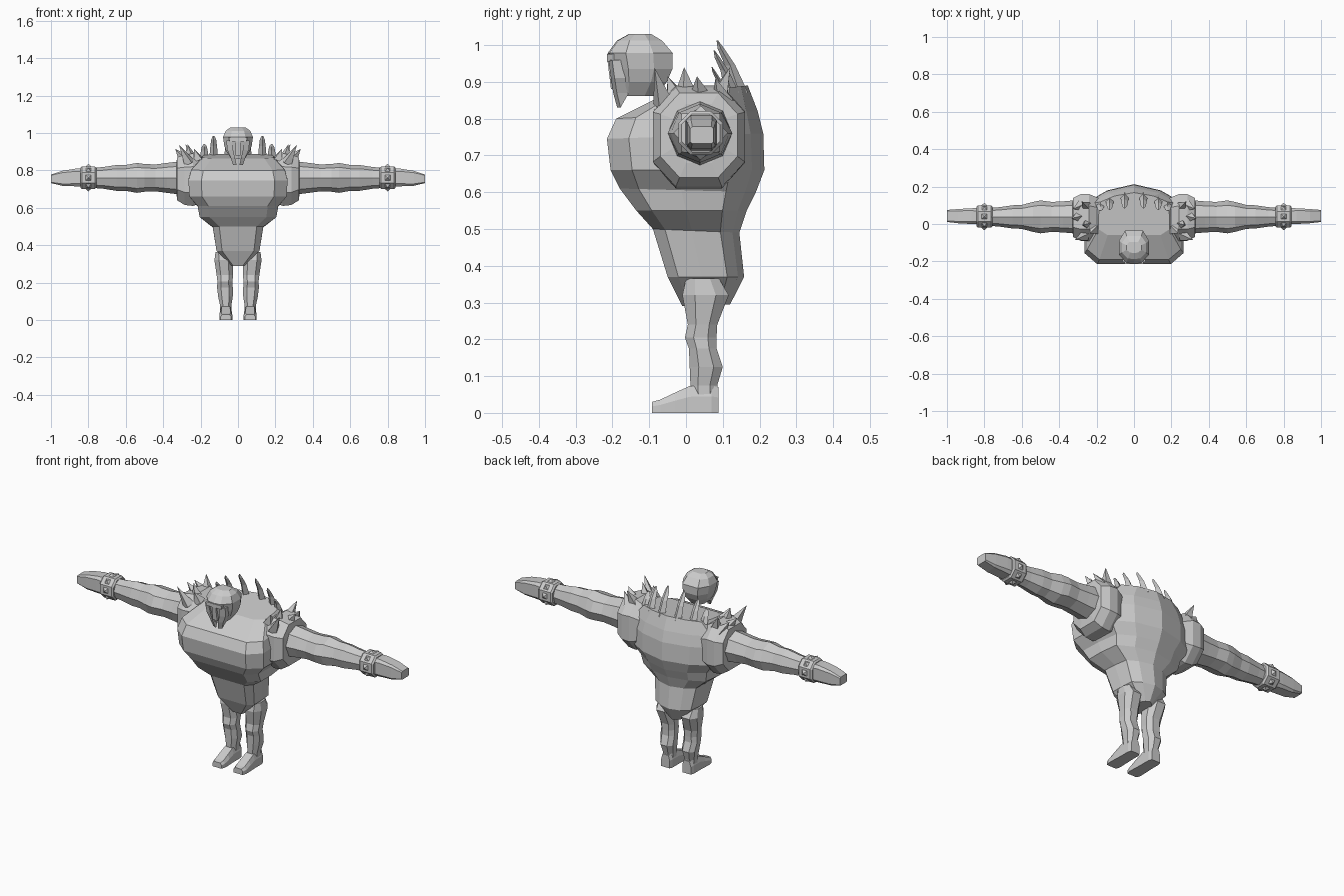
import bpy, bmesh, math
from mathutils import Vector

grey = bpy.data.materials.new("stone_grey")
grey.diffuse_color = (0.6, 0.6, 0.6, 1)


def finish(name, bm, mirror=False):
    bmesh.ops.recalc_face_normals(bm, faces=bm.faces)
    me = bpy.data.meshes.new(name)
    bm.to_mesh(me)
    bm.free()
    me.materials.append(grey)
    ob = bpy.data.objects.new(name, me)
    bpy.context.collection.objects.link(ob)
    if mirror:
        m = ob.modifiers.new("mirror", 'MIRROR')
        m.use_mirror_merge = False
    return ob


def loft(bm, rings):
    """Skin a list of point rings and close both ends."""
    vs = [[bm.verts.new(p) for p in r] for r in rings]
    n = len(vs[0])
    for a, b in zip(vs, vs[1:]):
        for i in range(n):
            j = (i + 1) % n
            bm.faces.new((a[i], a[j], b[j], b[i]))
    bm.faces.new(vs[0])
    bm.faces.new(vs[-1])


def spike(bm, base, tip, r, sides=4, turn=0.0):
    base, tip = Vector(base), Vector(tip)
    q = (tip - base).to_track_quat('Z', 'Y')
    ring = [bm.verts.new(base + q @ Vector((r * math.cos(turn + i * math.tau / sides),
                                            r * math.sin(turn + i * math.tau / sides), 0)))
            for i in range(sides)]
    top = bm.verts.new(tip)
    bm.faces.new(ring)
    for i in range(sides):
        bm.faces.new((ring[i], ring[(i + 1) % sides], top))


def sym(half):
    """Complete a front-to-back half outline across x = 0."""
    return half + [(-x, y, z) for x, y, z in reversed(half) if abs(x) > 1e-6]


# Torso: half width, front y, back y, front z, back z
def torso_ring(w, yf, yb, zf, zb):
    d = yb - yf
    half = [(0, yf), (w * 0.74, yf), (w, yf + d * 0.14), (w, yf + d * 0.45),
            (w * 0.94, yf + d * 0.78), (w * 0.55, yf + d * 0.92), (0, yb)]
    return sym([(x, y, zf + (zb - zf) * (y - yf) / d) for x, y in half])


bm = bmesh.new()
loft(bm, [torso_ring(*r) for r in (
    (0.035, -0.01, 0.12, 0.29, 0.295), (0.115, -0.05, 0.158, 0.37, 0.37),
    (0.135, -0.09, 0.145, 0.50, 0.49), (0.205, -0.135, 0.165, 0.55, 0.55),
    (0.215, -0.18, 0.19, 0.61, 0.60), (0.26, -0.205, 0.213, 0.66, 0.66),
    (0.265, -0.215, 0.21, 0.745, 0.76), (0.25, -0.19, 0.195, 0.80, 0.82),
    (0.19, -0.06, 0.168, 0.865, 0.89))])
finish("torso", bm)


# Arms: x, y half size, z half size, corner cut
def arm_ring(x, cy, cz, hy, hz, c):
    pts = [(1, c), (c, 1), (-c, 1), (-1, c), (-1, -c), (-c, -1), (c, -1), (1, -c)]
    return [(x, cy + a * hy, cz + b * hz) for a, b in pts]


bm = bmesh.new()
loft(bm, [arm_ring(*r) for r in (
    (0.18, 0.035, 0.745, 0.10, 0.11, 0.5), (0.24, 0.035, 0.75, 0.125, 0.14, 0.5),
    (0.285, 0.035, 0.75, 0.125, 0.135, 0.5), (0.325, 0.035, 0.755, 0.105, 0.115, 0.5),
    (0.33, 0.035, 0.76, 0.07, 0.08, 0.5))])
finish("shoulder", bm, True)

bm = bmesh.new()
rows = ((0.30, 0.09, 0.090), (0.38, 0.083, 0.080), (0.44, 0.08, 0.072),
        (0.50, 0.088, 0.074), (0.54, 0.080, 0.080), (0.60, 0.064, 0.069),
        (0.65, 0.062, 0.069), (0.72, 0.052, 0.058), (0.80, 0.045, 0.052))
loft(bm, [[(x, 0.038 + hy * math.cos(i * math.pi / 4), 0.76 + hz * math.sin(i * math.pi / 4))
           for i in range(8)] for x, hy, hz in rows])
finish("arm", bm, True)

bm = bmesh.new()
loft(bm, [arm_ring(*r) for r in (
    (0.80, 0.042, 0.76, 0.044, 0.05, 0.6), (0.87, 0.042, 0.762, 0.042, 0.047, 0.7),
    (0.94, 0.042, 0.758, 0.038, 0.040, 0.75), (1.0, 0.043, 0.755, 0.032, 0.023, 0.8))])
finish("hand", bm, True)

# Wrist cuffs with studs on every side
bm = bmesh.new()
loft(bm, [arm_ring(x, 0.04, 0.761, h, h, 0.45) for x, h in
          ((0.757, 0.052), (0.765, 0.06), (0.835, 0.06), (0.843, 0.052))])
finish("wrist_cuff", bm, True)
bm = bmesh.new()
for i in range(8):
    a = i * math.pi / 4
    d = Vector((0, math.cos(a), math.sin(a)))
    c = Vector((0.80, 0.04, 0.761))
    spike(bm, c + d * 0.057, c + d * 0.074, 0.025, 4, math.pi / 4)
finish("cuff_studs", bm, True)

# Shoulder spikes fan over the top of the joint
bm = bmesh.new()
for base, tip in (((0.26, -0.06, 0.84), (0.315, -0.085, 0.937)),
                  ((0.25, 0.00, 0.865), (0.27, -0.005, 0.94)),
                  ((0.29, 0.04, 0.86), (0.335, 0.03, 0.915)),
                  ((0.25, 0.09, 0.86), (0.28, 0.12, 0.94)),
                  ((0.28, 0.10, 0.85), (0.325, 0.08, 0.91)),
                  ((0.215, -0.03, 0.86), (0.235, -0.05, 0.915))):
    spike(bm, base, tip, 0.032, 4)
finish("shoulder_spikes", bm, True)

# Curved blades along the upper back
bm = bmesh.new()
for x, top, y0 in ((0.05, 1.013, 0.145), (0.13, 0.985, 0.125), (0.18, 0.94, 0.10)):
    s = (top - 0.87) / 0.143
    path = ((0, 0, 0.023, 0.024), (-0.025, 0.075, 0.018, 0.014),
            (-0.05, 0.12, 0.013, 0.009), (-0.06, 0.143, 0.004, 0.002))
    loft(bm, [[(x + a * w, y0 + (dy + b * t) * s, 0.87 + dz * s)
               for a, b in ((1, 0), (0, 1), (-1, 0), (0, -1))] for dy, dz, w, t in path])
finish("back_blades", bm, True)


# Legs: z, inner x, outer x, front y, back y
def box_ring(z, x0, x1, y0, y1):
    cx, cy, hx, hy = (x0 + x1) / 2, (y0 + y1) / 2, (x1 - x0) / 2, (y1 - y0) / 2
    pts = [(1, .45), (.5, 1), (-.5, 1), (-1, .45), (-1, -.45), (-.5, -1), (.5, -1), (1, -.45)]
    return [(cx + a * hx, cy + b * hy, z) for a, b in pts]


bm = bmesh.new()
loft(bm, [box_ring(*r) for r in (
    (0.04, 0.035, 0.095, 0.015, 0.085), (0.075, 0.036, 0.095, 0.012, 0.085),
    (0.125, 0.028, 0.106, 0.01, 0.10), (0.175, 0.028, 0.112, 0.008, 0.083),
    (0.205, 0.03, 0.11, -0.003, 0.083), (0.24, 0.026, 0.114, 0.005, 0.085),
    (0.32, 0.028, 0.126, -0.01, 0.116), (0.365, 0.055, 0.12, 0.0, 0.09))])
finish("leg", bm, True)

# Feet: side outline stations from heel to toe (y, half width, height)
bm = bmesh.new()
loft(bm, [[(0.065 + sx * w * k, y, z) for sx, z, k in
           ((1, 0, 1), (1, h * 0.6, 1), (1, h, 0.7), (-1, h, 0.7), (-1, h * 0.6, 1), (-1, 0, 1))]
          for y, w, h in ((0.088, 0.026, 0.07), (0.07, 0.032, 0.075), (0.01, 0.032, 0.073),
                          (-0.03, 0.034, 0.055), (-0.07, 0.035, 0.036), (-0.092, 0.028, 0.03))])
finish("foot", bm, True)


# Helmet: z, half width, front y, back y
def head_ring(z, w, yf, yb):
    d = yb - yf
    return sym([(x, y, z) for x, y in (
        (0, yf), (w * 0.5, yf + d * 0.03), (w, yf + d * 0.28), (w, yf + d * 0.7),
        (w * 0.6, yb), (0, yb))])


bm = bmesh.new()
loft(bm, [head_ring(*r) for r in (
    (0.862, 0.036, -0.187, -0.08), (0.90, 0.062, -0.195, -0.052),
    (0.935, 0.074, -0.203, -0.037), (0.978, 0.08, -0.213, -0.036),
    (1.012, 0.065, -0.188, -0.065), (1.03, 0.04, -0.155, -0.095))])
finish("helmet", bm)

# Face guard: brow, nose bar and pointed cheek plates
bm = bmesh.new()
loft(bm, [[(sx * w, y, z) for sx, y in ((1, yf), (1, yb), (-1, yb), (-1, yf))]
          for z, w, yf, yb in ((0.955, 0.045, -0.215, -0.18), (0.975, 0.05, -0.215, -0.18))])
loft(bm, [[(sx * w, y, z) for sx, y in ((1, yf), (1, yf + 0.02), (-1, yf + 0.02), (-1, yf))]
          for z, w, yf in ((0.88, 0.014, -0.204), (0.955, 0.012, -0.213))])
finish("brow_and_nose_guard", bm)
bm = bmesh.new()
loft(bm, [[(x0, yf, z), (x1, yf + 0.01, z), (x1, yb, z), (x0, yb, z)]
          for z, x0, x1, yf, yb in ((0.83, 0.008, 0.027, -0.187, -0.178),
                                    (0.87, 0.017, 0.04, -0.198, -0.155),
                                    (0.91, 0.026, 0.058, -0.204, -0.155),
                                    (0.96, 0.034, 0.062, -0.211, -0.165))])
finish("cheek_guard", bm, True)
